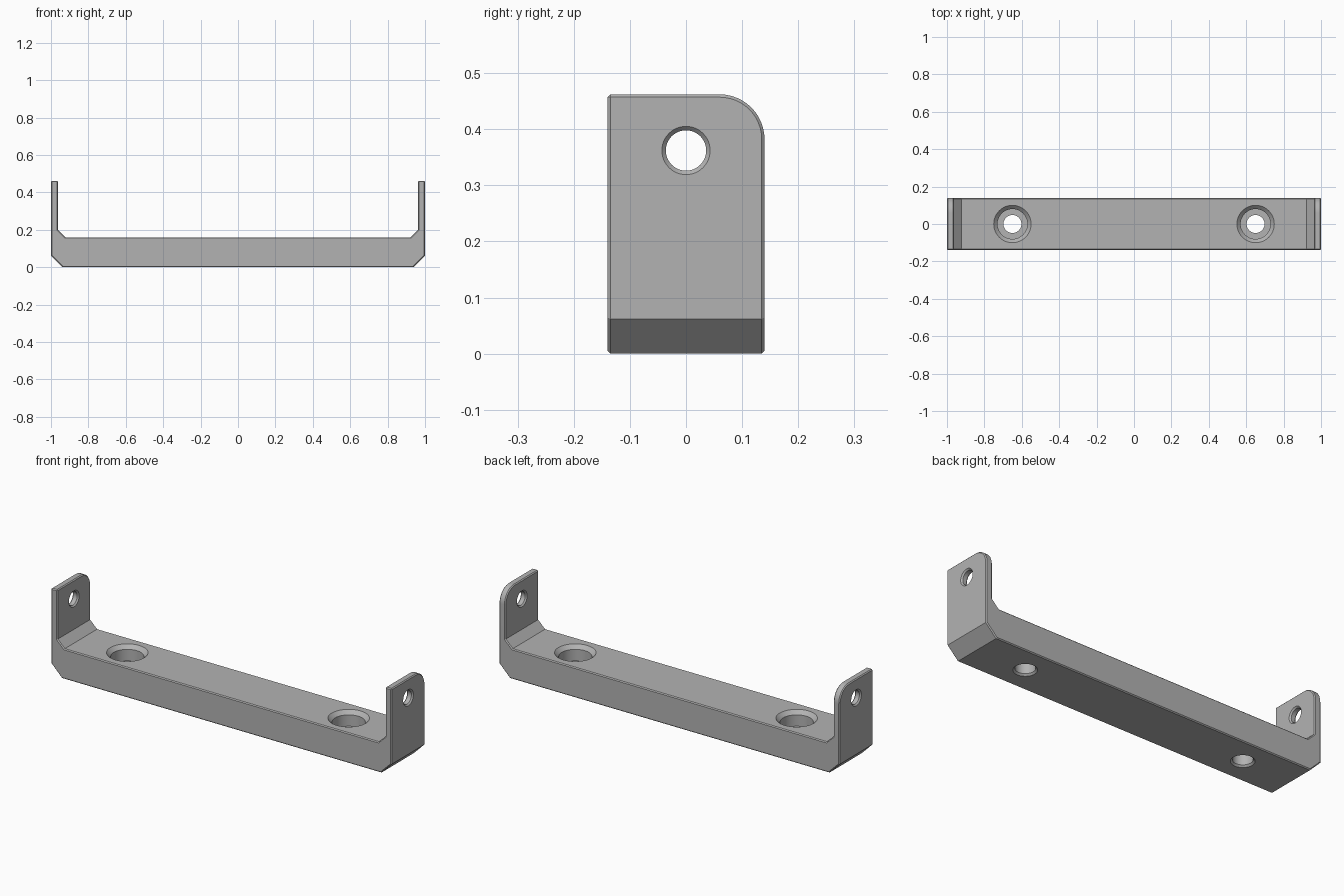
import bpy, bmesh, math
from mathutils import Matrix

cube = bpy.data.objects.get("Cube")
if cube:
    bpy.data.objects.remove(cube, do_unlink=True)

HALF_DEPTH, HEIGHT, CHAMFER = 0.14, 0.462, 0.005

grey = bpy.data.materials.new("plain grey")
grey.use_nodes = True
colour = (0.45, 0.45, 0.45, 1)
grey.diffuse_color = colour
grey.node_tree.nodes["Principled BSDF"].inputs["Base Color"].default_value = colour


def make_object(name, bm):
    bmesh.ops.recalc_face_normals(bm, faces=bm.faces)
    mesh = bpy.data.meshes.new(name)
    bm.to_mesh(mesh)
    bm.free()
    mesh.materials.append(grey)
    obj = bpy.data.objects.new(name, mesh)
    bpy.context.collection.objects.link(obj)
    return obj


def lathe(name, profile, matrix, sides=48):
    """Closed solid of revolution about local z, from (radius, height) pairs."""
    bm = bmesh.new()
    rings = []
    for r, z in profile:
        rings.append([bm.verts.new((r * math.cos(a), r * math.sin(a), z))
                      for a in (math.tau * i / sides for i in range(sides))])
    for low, high in zip(rings, rings[1:]):
        for i in range(sides):
            j = (i + 1) % sides
            bm.faces.new((low[i], low[j], high[j], high[i]))
    bm.faces.new(rings[0])
    bm.faces.new(rings[-1])
    bm.transform(matrix)
    return make_object(name, bm)


# Bracket body: mirrored U profile extruded front to back
half = [(0.938, 0), (1, 0.062), (1, HEIGHT), (0.963, HEIGHT), (0.963, 0.2), (0.922, 0.16)]
outline = half + [(-x, z) for x, z in reversed(half)]
bm = bmesh.new()
face = bm.faces.new([bm.verts.new((x, -HALF_DEPTH, z)) for x, z in outline])
extruded = bmesh.ops.extrude_face_region(bm, geom=[face])["geom"]
bmesh.ops.translate(bm, vec=(0, 2 * HALF_DEPTH, 0),
                    verts=[v for v in extruded if isinstance(v, bmesh.types.BMVert)])
bmesh.ops.recalc_face_normals(bm, faces=bm.faces)

# Large rounded corner at the back top of each ear
corners = [e for e in bm.edges
           if all(v.co.y > 0 and v.co.z > HEIGHT - 0.01 for v in e.verts)]
bmesh.ops.bevel(bm, geom=corners, offset=0.08, offset_type='OFFSET', segments=12,
                profile=0.5, affect='EDGES')

# Fine chamfer on every square edge
bm.normal_update()
square = [e for e in bm.edges if e.calc_face_angle(0) > 1.2]
bmesh.ops.bevel(bm, geom=square, offset=CHAMFER, offset_type='OFFSET', segments=1,
                profile=0.5, affect='EDGES')
bracket = make_object("bracket", bm)

# Counterbored screw holes in the base and chamfered pivot holes in the ears
screw_hole = [(0.067, -0.01), (0.048, 0.009), (0.048, 0.08), (0.08, 0.08),
              (0.08, 0.14), (0.11, 0.17)]
pivot_hole = [(0.048, -0.005), (0.036, 0.007), (0.036, 0.03), (0.048, 0.042)]
cutters = []
for side in (-1, 1):
    cutters.append(lathe("screw_hole_cutter", screw_hole,
                         Matrix.Translation((side * 0.65, 0, 0))))
    turn = Matrix.Rotation(-side * math.pi / 2, 4, 'Y')
    cutters.append(lathe("pivot_hole_cutter", pivot_hole,
                         Matrix.Translation((side, 0, 0.362)) @ turn))

bpy.context.view_layer.objects.active = bracket
for cutter in cutters:
    cutter.hide_render = True
    mod = bracket.modifiers.new("hole", 'BOOLEAN')
    mod.operation = 'DIFFERENCE'
    mod.solver = 'EXACT'
    mod.object = cutter
    bpy.ops.object.modifier_apply(modifier=mod.name)
    bpy.data.objects.remove(cutter, do_unlink=True)

# Smooth the curved walls, keep the chamfers crisp
bpy.ops.object.select_all(action='DESELECT')
bracket.select_set(True)
bpy.ops.object.shade_smooth_by_angle(angle=math.radians(25))
